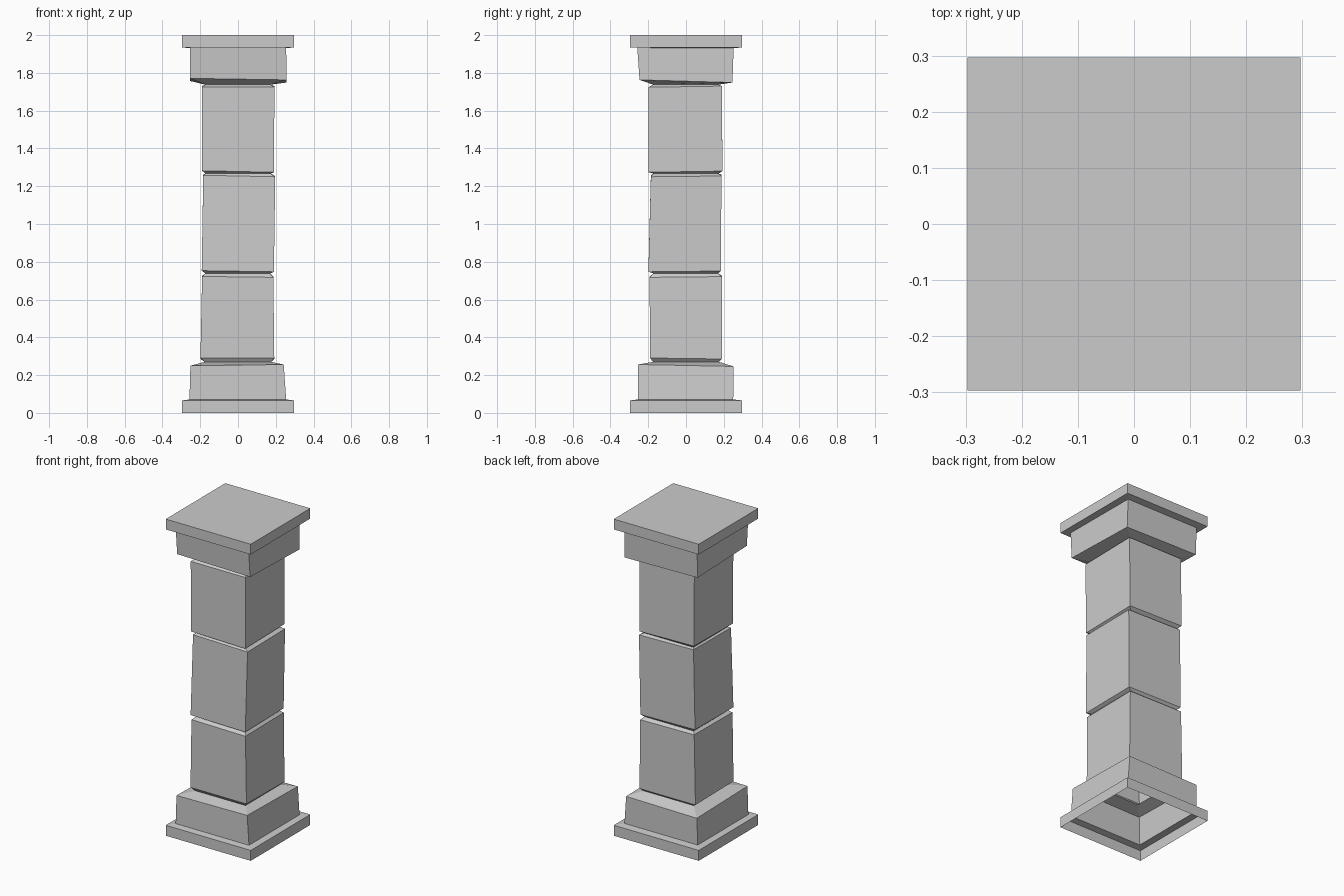
import bpy, bmesh

# Rings from bottom to top: z, x_min, x_max, y_min, y_max, rise along x, rise along y
rings = [
    # bottom plinth
    (0.000, -.297, .297, -.297, .297, 0, 0),
    (0.066, -.297, .297, -.297, .297, 0, 0),
    # base block
    (0.071, -.257, .255, -.255, .250, 0, 0),
    (0.248, -.252, .242, -.254, .252, .006, -.010),
    (0.270, -.175, .175, -.175, .175, 0, 0),
    # lower shaft stone
    (0.288, -.199, .192, -.190, .190, 0, -.005),
    (0.722, -.190, .187, -.193, .190, -.005, .004),
    (0.738, -.172, .170, -.172, .170, 0, 0),
    # middle shaft stone
    (0.752, -.192, .190, -.199, .184, -.006, .004),
    (1.256, -.184, .197, -.186, .188, -.008, .004),
    (1.267, -.172, .172, -.172, .172, 0, 0),
    # upper shaft stone
    (1.281, -.190, .190, -.199, .193, -.008, .006),
    (1.727, -.191, .193, -.199, .190, 0, .006),
    (1.738, -.174, .174, -.174, .174, 0, 0),
    # capital
    (1.760, -.253, .257, -.246, .246, -.008, -.014),
    (1.932, -.254, .255, -.258, .252, 0, -.003),
    # top slab
    (1.935, -.297, .297, -.297, .297, 0, 0),
    (2.000, -.297, .297, -.297, .297, 0, 0),
]

# Hollow column shell: open underneath, capped on top
bm = bmesh.new()
previous = None
for z, x0, x1, y0, y1, tx, ty in rings:
    signs = ((-1, -1), (1, -1), (1, 1), (-1, 1))
    loop = [bm.verts.new((x1 if sx > 0 else x0, y1 if sy > 0 else y0,
                          z + (sx * tx + sy * ty) / 2)) for sx, sy in signs]
    if previous:
        for i in range(4):
            j = (i + 1) % 4
            bm.faces.new((previous[i], previous[j], loop[j], loop[i]))
    previous = loop
bm.faces.new(previous)

mesh = bpy.data.meshes.new("stone_pillar")
bm.to_mesh(mesh)
bm.free()
bpy.context.collection.objects.link(bpy.data.objects.new("stone_pillar", mesh))
